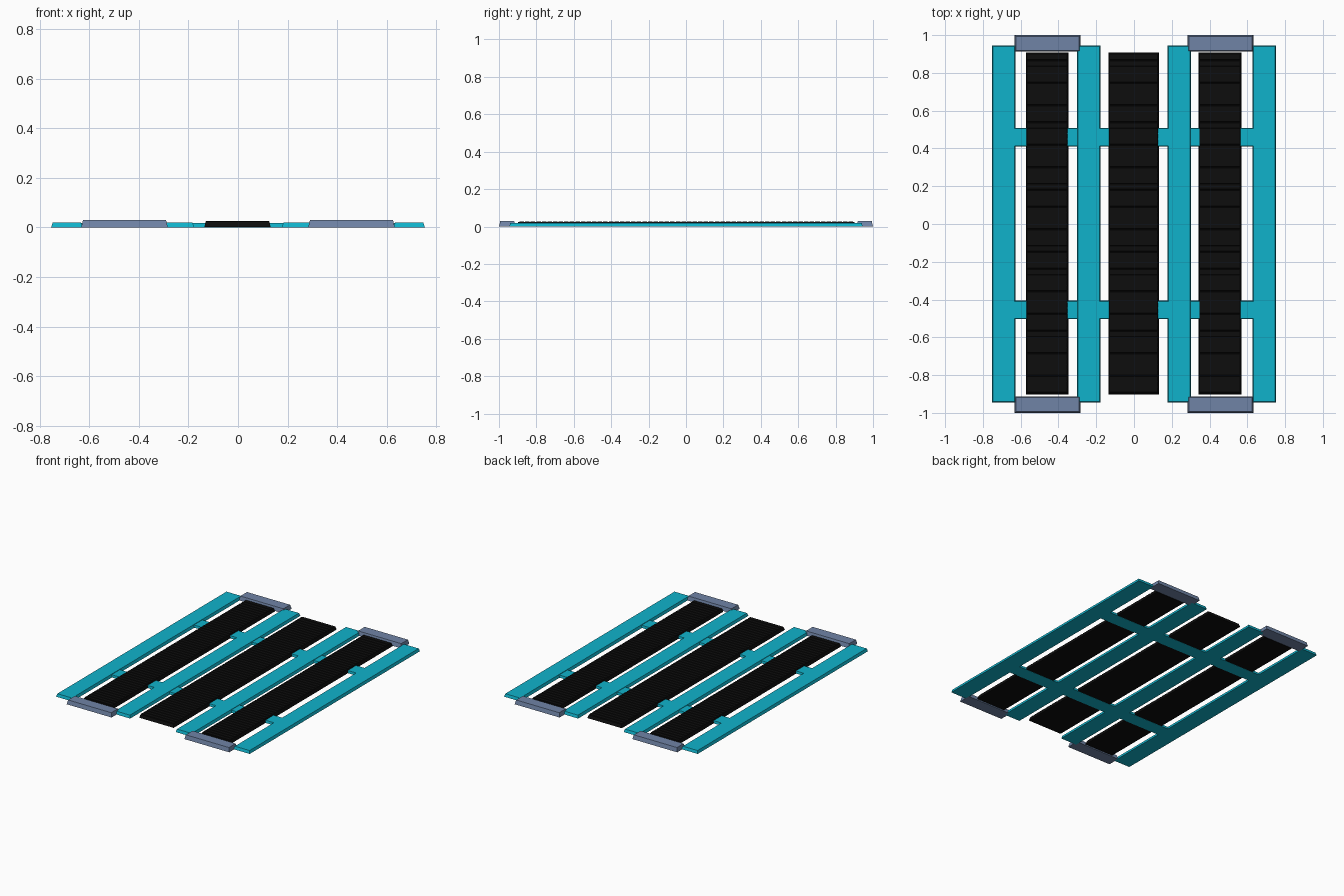
import bpy, bmesh

if "Cube" in bpy.data.objects:
    bpy.data.objects.remove(bpy.data.objects["Cube"])


def material(name, rgb):
    m = bpy.data.materials.new(name)
    m.diffuse_color = (*rgb, 1)
    m.use_nodes = True
    m.node_tree.nodes["Principled BSDF"].inputs["Base Color"].default_value = m.diffuse_color
    return m


TEAL = material("teal", (0.005, 0.45, 0.60))
STEEL = material("blue_grey", (0.16, 0.23, 0.38))
BLACK = material("black", (0.004, 0.004, 0.004))


def add_plate(bm, x0, x1, y0, y1, z0, z1, inset):
    """Flat block whose top is drawn in by inset, giving sloped sides."""
    rings = []
    for z, i in ((z0, 0), (z1, inset)):
        rings.append([bm.verts.new(p) for p in (
            (x0 + i, y0 + i, z), (x1 - i, y0 + i, z),
            (x1 - i, y1 - i, z), (x0 + i, y1 - i, z))])
    low, top = rings
    bm.faces.new(low[::-1])
    bm.faces.new(top)
    for k in range(4):
        n = (k + 1) % 4
        bm.faces.new((low[k], low[n], top[n], top[k]))


def make(name, mat, plates):
    bm = bmesh.new()
    for p in plates:
        add_plate(bm, *p)
    me = bpy.data.meshes.new(name)
    bm.to_mesh(me)
    bm.free()
    me.materials.append(mat)
    ob = bpy.data.objects.new(name, me)
    bpy.context.collection.objects.link(ob)


# Four long rails
for n, (a, b) in enumerate(((-.753, -.627), (-.303, -.177), (.177, .303), (.627, .753))):
    make(f"rail_{n + 1}", TEAL, [(a, b, -.945, .945, 0, .02, .006)])

# Two cross bars tying the rails together
for name, y in (("front_cross_bar", -.455), ("back_cross_bar", .46)):
    make(name, TEAL, [(-.66, .66, y - .049, y + .049, 0, .017, .003)])

# Three black treads: a body with fine crosswise ribs
COUNT = 60
for name, a, b in (("left_tread", -.573, -.347), ("middle_tread", -.136, .132),
                   ("right_tread", .342, .568)):
    plates = [(a, b, -.903, .907, .001, .023, .006)]
    step = 1.79 / COUNT
    for k in range(COUNT):
        y = -.893 + k * step
        plates.append((a + .006, b - .006, y + .002, y + step - .002, .0225, .026, .001))
    make(name, BLACK, plates)

# Raised end caps
for side, sx in (("left", -1), ("right", 1)):
    for end, sy in (("front", -1), ("back", 1)):
        xs = sorted((sx * .283, sx * .632))
        ys = sorted((sy * .912, sy * 1.0))
        make(f"{side}_{end}_end_cap", STEEL, [(*xs, *ys, 0, .029, .007)])
